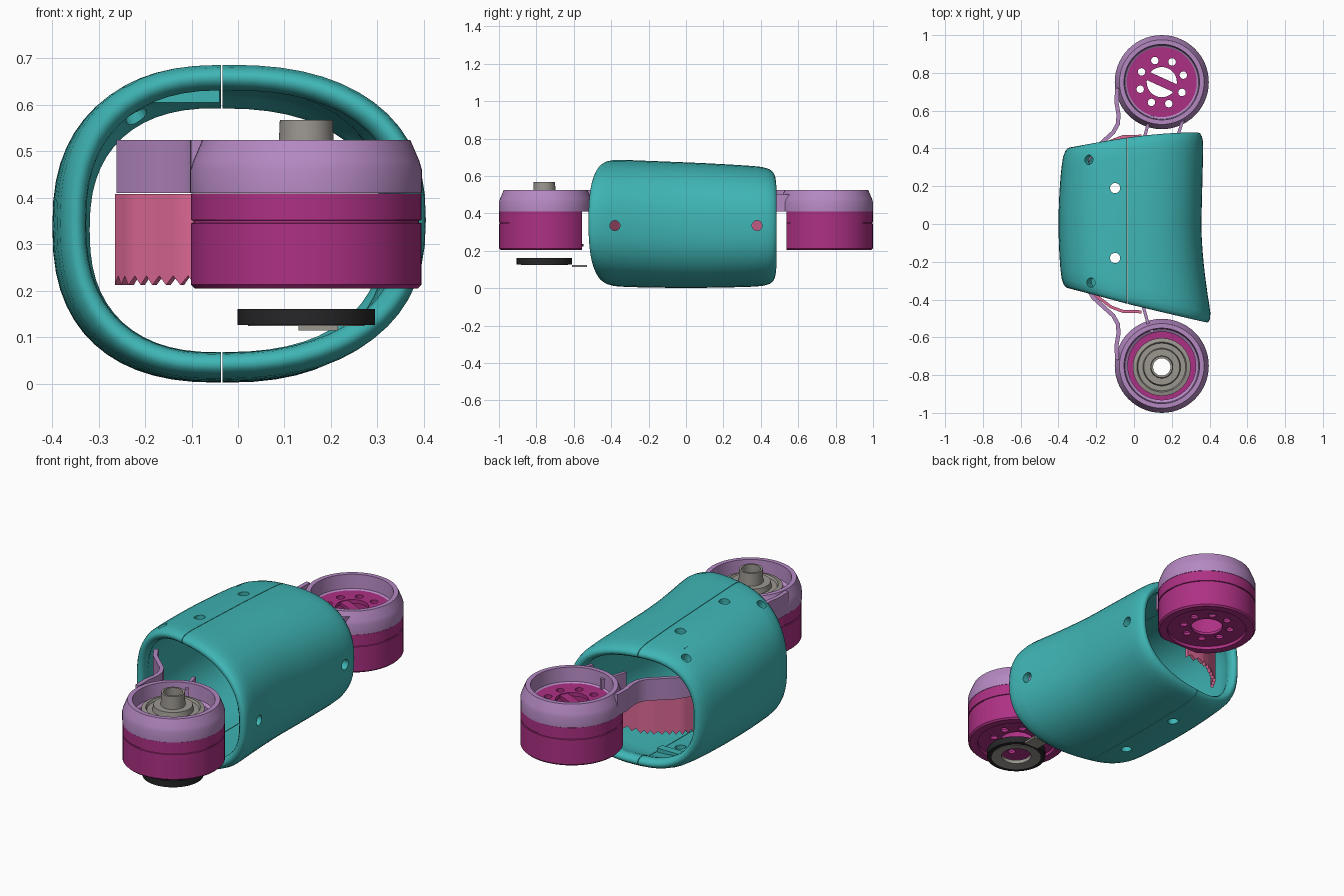
import bpy, bmesh, math
from mathutils import Vector

if "Cube" in bpy.data.objects:
    bpy.data.objects.remove(bpy.data.objects["Cube"])


def material(name, rgb):
    m = bpy.data.materials.new(name)
    m.diffuse_color = (*rgb, 1)
    m.use_nodes = True
    m.node_tree.nodes["Principled BSDF"].inputs["Base Color"].default_value = m.diffuse_color
    return m


TEAL = material("teal", (0.05, 0.46, 0.46))
MAGENTA = material("magenta", (0.42, 0.03, 0.23))
PURPLE = material("lilac", (0.46, 0.25, 0.54))
PINK = material("pink", (0.72, 0.14, 0.30))
BLACK = material("black", (0.02, 0.02, 0.022))
STEEL = material("steel", (0.33, 0.31, 0.28))


def activate(ob):
    bpy.ops.object.select_all(action='DESELECT')
    ob.select_set(True)
    bpy.context.view_layer.objects.active = ob


def finish(name, bm, mat, angle=35):
    bmesh.ops.recalc_face_normals(bm, faces=bm.faces)
    me = bpy.data.meshes.new(name)
    bm.to_mesh(me)
    bm.free()
    ob = bpy.data.objects.new(name, me)
    bpy.context.collection.objects.link(ob)
    if mat:
        me.materials.append(mat)
    activate(ob)
    bpy.ops.object.shade_smooth_by_angle(angle=math.radians(angle))
    return ob


def sweep(bm, rings, closed):
    """Skin a list of closed point loops."""
    vs = [[bm.verts.new(p) for p in r] for r in rings]
    n = len(vs[0])
    for i in range(len(vs) if closed else len(vs) - 1):
        a, b = vs[i], vs[(i + 1) % len(vs)]
        for j in range(n):
            k = (j + 1) % n
            bm.faces.new((a[j], a[k], b[k], b[j]))
    if not closed:
        bm.faces.new(vs[0])
        bm.faces.new(vs[-1])


def lathe(name, prof, cx, cy, mat, cut_y=None, n=56):
    """Closed (r, z) profile spun about a vertical axis, optionally cut flat on the sleeve side."""
    bm = bmesh.new()
    rings = [[(cx + r * math.cos(a), cy + r * math.sin(a), z) for r, z in prof]
             for a in (2 * math.pi * i / n for i in range(n))]
    sweep(bm, rings, True)
    if cut_y is not None:
        res = bmesh.ops.bisect_plane(
            bm, geom=bm.verts[:] + bm.edges[:] + bm.faces[:], plane_co=(0, cut_y, 0),
            plane_no=(0, math.copysign(1, cut_y), 0), clear_inner=True)
        edges = [e for e in res['geom_cut'] if isinstance(e, bmesh.types.BMEdge)]
        bmesh.ops.triangle_fill(bm, edges=edges, use_beauty=True)
    return finish(name, bm, mat)


def circle(cx, cy, r, n=32):
    return [(cx + r * math.cos(2 * math.pi * i / n), cy + r * math.sin(2 * math.pi * i / n))
            for i in range(n)]


def plate(name, loops, z0, z1, mat):
    """Flat plate from outlines; inner loops become holes."""
    cu = bpy.data.curves.new(name, 'CURVE')
    cu.dimensions, cu.fill_mode, cu.extrude = '2D', 'BOTH', (z1 - z0) / 2
    for loop in loops:
        sp = cu.splines.new('POLY')
        sp.points.add(len(loop) - 1)
        for p, (x, y) in zip(sp.points, loop):
            p.co = (x, y, 0, 1)
        sp.use_cyclic_u = True
    ob = bpy.data.objects.new(name, cu)
    ob.location.z = (z0 + z1) / 2
    bpy.context.collection.objects.link(ob)
    cu.materials.append(mat)
    activate(ob)
    bpy.ops.object.convert(target='MESH')


def box(name, x, y, z, mat):
    bm = bmesh.new()
    sweep(bm, [[(a, y[0], z[0]), (a, y[1], z[0]), (a, y[1], z[1]), (a, y[0], z[1])] for a in x], False)
    return finish(name, bm, mat)


def wall(name, path, t, z0, z1, mat, jag=0.0):
    """Thin upright wall following a plan path, with an optional ragged lower edge."""
    pts = [Vector(p) for p in path]
    if jag:
        pts = [p.lerp(q, k / 4) for p, q in zip(pts, pts[1:]) for k in range(4)] + [pts[-1]]
    rings = []
    for i, p in enumerate(pts):
        d = (pts[min(i + 1, len(pts) - 1)] - pts[max(i - 1, 0)]).normalized()
        o = Vector((-d.y, d.x)) * t / 2
        low = z0 + jag * (i % 2)
        rings.append([(*(p + o), low), (*(p - o), low), (*(p - o), z1), (*(p + o), z1)])
    bm = bmesh.new()
    sweep(bm, rings, False)
    return finish(name, bm, mat, 40)


# Sleeve: two half shells with rolled lips, parted by a thin seam
LIP = [(0.10, 0), (0.05, 0.002), (0.02, 0.009), (0.005, 0.019), (0, 0.03),
       (0.005, 0.043), (0.02, 0.053), (0.04, 0.057), (0.065, 0.05), (0.10, 0.036)]


def shell_point(u, cx, y, d):
    s, c = math.sin(u), math.cos(u)
    s = math.copysign(abs(s) ** 0.82, s)
    c = math.copysign(abs(c) ** 0.82, c)
    if c > 0:
        a = 0.39 + 0.055 * (max(0, -y) / 0.5) ** 1.7 + 0.012 * max(0, y) / 0.48
    else:
        a = 0.363 - 0.028 * (abs(y) / 0.4) ** 2
    top = 0.685 - 0.028 * (y + 0.3) / 0.7 - 0.008 * (y / 0.45) ** 2 * (y > 0)
    bot = 0.002 + 0.010 * (y / 0.45) ** 2
    return (cx + (a - d) * c, y, (top + bot) / 2 + ((top - bot) / 2 - d) * s)


def half_shell(name, cx, u0, u1, n=28):
    rings = []
    for i in range(n + 1):
        u = u0 + (u1 - u0) * i / n
        c = math.copysign(abs(math.cos(u)) ** 0.82, math.cos(u))
        x = cx + c * (0.41 if c > 0 else 0.345)
        yf = -0.34 - 0.187 * (x + 0.38) / 0.78
        yr = 0.405 + 0.08 * math.sin((x + 0.38) / 0.76 * math.pi / 2)
        prof = [(yf + e, d) for e, d in reversed(LIP)]
        mid = [yf + 0.1 + (yr - yf - 0.2) * k / 12 for k in range(1, 12)]
        prof += [(y, 0) for y in mid] + [(yr - e, d) for e, d in LIP]
        prof += [(y, 0.036) for y in reversed(mid)]
        # outer run first, then back along the inside
        rings.append([shell_point(u, cx, y, d) for y, d in prof])
    bm = bmesh.new()
    sweep(bm, rings, False)
    return finish(name, bm, TEAL, 50)


def drill(ob, loc, rot, r, depth):
    bpy.ops.mesh.primitive_cylinder_add(vertices=20, radius=r, depth=depth, location=loc, rotation=rot)
    cutter = bpy.context.object
    cutter.hide_render = True
    activate(ob)
    mod = ob.modifiers.new("hole", 'BOOLEAN')
    mod.operation, mod.solver, mod.object = 'DIFFERENCE', 'EXACT', cutter
    bpy.ops.object.modifier_apply(modifier=mod.name)
    bpy.data.objects.remove(cutter)


H = math.pi / 2
right = half_shell("sleeve_right_half", -0.0335, -H, H)
left = half_shell("sleeve_left_half", -0.0365, H, 3 * H)
for y in (0.19, -0.18):
    drill(left, (-0.1, y, 0.35), (0, 0, 0), 0.027, 1)
for x, y in ((-0.26, 0.34), (-0.23, -0.31)):
    drill(left, (x, y, 0.65), (0, -0.5, 0), 0.025, 0.25)
for y in (-0.38, 0.38):
    drill(right, (0.4, y, 0.335), (0, H, 0), 0.027, 0.4)

# Inner ribs of the sleeve
for tag, y in (("front", -0.26), ("rear", 0.28)):
    box(tag + "_upper_rib", (-0.2, -0.04), (y - 0.02, y + 0.02), (0.605, 0.637), TEAL)
    box(tag + "_lower_rib", (-0.2, -0.04), (y - 0.02, y + 0.02), (0.035, 0.064), TEAL)

# Round housings at both ends, with their arms and bulkheads
CX = 0.147
BARREL = [(0.2, 0.225), (0.2, 0.205), (0.24, 0.205), (0.248, 0.213), (0.248, 0.345), (0.243, 0.346),
          (0.243, 0.351), (0.248, 0.352), (0.248, 0.409), (0.2, 0.409)]
CAP = [(0.18, 0.41), (0.249, 0.41), (0.249, 0.46), (0.243, 0.48), (0.224, 0.524), (0.2, 0.524),
       (0.195, 0.45), (0.18, 0.44)]
ARM = [(-0.09, 0.72), (-0.092, 0.64), (-0.082, 0.58), (-0.085, 0.53), (-0.11, 0.485),
       (-0.16, 0.44), (-0.215, 0.39), (-0.252, 0.33)]
PANEL = [(0.04, 0.465), (-0.06, 0.462), (-0.12, 0.44), (-0.18, 0.395), (-0.23, 0.36), (-0.258, 0.31)]


def bolt_circle(cy):
    return [circle(CX + 0.12 * math.cos(a), cy + 0.12 * math.sin(a), 0.02, 12)
            for a in (math.pi / 4 * (k + 0.4) for k in range(8))]


for tag, s, cut in (("front", -1, -0.555), ("rear", 1, 0.537)):
    cy = 0.751 * s
    lathe(tag + "_barrel", BARREL, CX, cy, MAGENTA, cut)
    lathe(tag + "_cap", CAP, CX, cy, PURPLE)
    wall(tag + "_arm", [(x, y * s) for x, y in ARM], 0.022, 0.41, 0.524, PURPLE)
    wall(tag + "_inner_strut", [(0.1, 0.575 * s), (0.075, 0.53 * s), (0.05, 0.44 * s)], 0.016, 0.41, 0.5, PURPLE)
    wall(tag + "_bulkhead", [(x, y * s) for x, y in PANEL], 0.016, 0.212, 0.408, PINK, 0.02)
    plate(tag + "_bottom_plate", [circle(CX, cy, 0.202, 48), circle(CX, cy, 0.08)] + bolt_circle(cy),
          0.222, 0.237, MAGENTA)
wall("rear_outer_strut", [(0.28, 0.58), (0.255, 0.54), (0.23, 0.46)], 0.016, 0.41, 0.5, PURPLE)

# Rear drilled top plate with a diagonal centre bar
plate("rear_top_plate", [circle(CX, 0.751, 0.185, 48), circle(CX, 0.751, 0.08)] + bolt_circle(0.751),
      0.425, 0.445, MAGENTA)
wall("rear_centre_bar", [(CX - 0.075, 0.785), (CX + 0.075, 0.717)], 0.045, 0.425, 0.442, MAGENTA)

# Front hub: stepped steel disc with hollow knob, black ring below
HY = -0.757
lathe("front_hub", [(0.046, 0.43), (0.153, 0.43), (0.153, 0.48), (0.132, 0.485), (0.126, 0.473), (0.1, 0.473),
                    (0.095, 0.5), (0.06, 0.5), (0.057, 0.567), (0.046, 0.567)], CX, HY, STEEL)
lathe("front_black_ring", [(0.105, 0.13), (0.11, 0.126), (0.148, 0.126), (0.148, 0.161), (0.105, 0.161)], CX, HY, BLACK)
lathe("front_lower_steel_ring", [(0.075, 0.13), (0.125, 0.124), (0.125, 0.15), (0.075, 0.15)], CX, HY, STEEL)
box("front_steel_tab", (0.13, 0.215), (-0.61, -0.53), (0.114, 0.124), STEEL)
